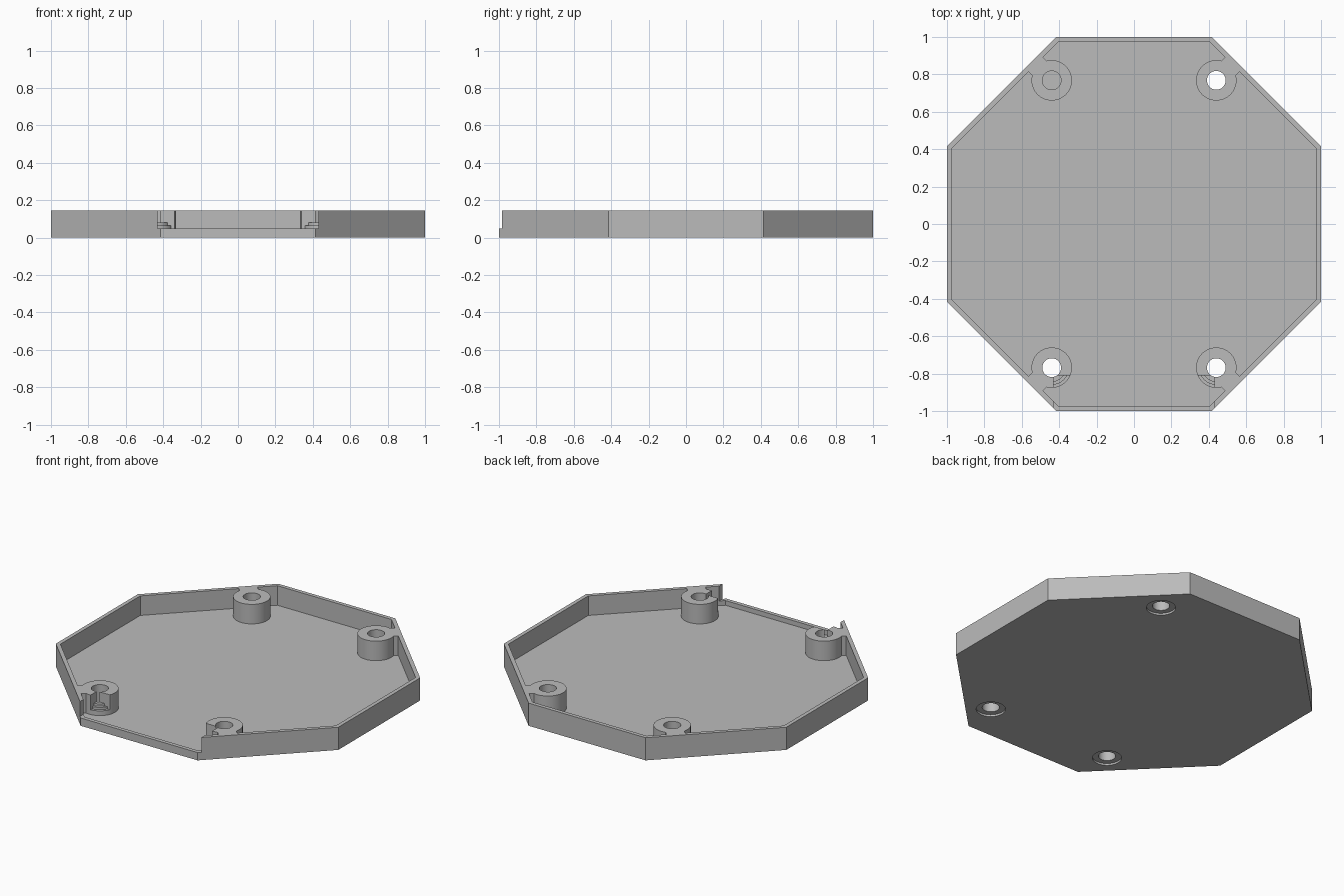
import bpy
from math import pi, cos, sin, atan2
from mathutils import Vector

if "Cube" in bpy.data.objects:
    bpy.data.objects.remove(bpy.data.objects["Cube"])

HEIGHT, FLOOR, WALL = 0.145, 0.02, 0.025
NOTCH_Z = 0.05
BOSS_X, BOSS_Y, BOSS_R, HOLE_R = 0.44, 0.768, 0.108, 0.05

grey = bpy.data.materials.new("plain grey")
grey.use_nodes = True
colour = (0.5, 0.5, 0.5, 1)
grey.diffuse_color = colour
grey.node_tree.nodes["Principled BSDF"].inputs["Base Color"].default_value = colour


def prism(name, radius, z0, z1, x=0, y=0, sides=48, turn=0):
    bpy.ops.mesh.primitive_cylinder_add(
        vertices=sides, radius=radius, depth=z1 - z0,
        location=(x, y, (z0 + z1) / 2), rotation=(0, 0, turn))
    obj = bpy.context.object
    obj.name = name
    obj.data.materials.append(grey)
    return obj


def box(name, size, centre, turn=0):
    bpy.ops.mesh.primitive_cube_add(size=1, location=centre, rotation=(0, 0, turn))
    obj = bpy.context.object
    obj.name = name
    obj.scale = size
    obj.data.materials.append(grey)
    return obj


def combine(target, other, operation):
    # Apply a boolean and discard the helper
    bpy.ops.object.select_all(action='DESELECT')
    bpy.context.view_layer.objects.active = target
    target.select_set(True)
    mod = target.modifiers.new("combine", 'BOOLEAN')
    mod.operation = operation
    mod.solver = 'EXACT'
    mod.object = other
    bpy.ops.object.modifier_apply(modifier=mod.name)
    bpy.data.objects.remove(other)


# Octagonal tray with a thin wall
octagon = 1 / cos(pi / 8)
tray = prism("octagonal_tray", octagon, 0, HEIGHT, sides=8, turn=pi / 8)
inside = prism("inside", octagon * (1 - WALL), FLOOR, 0.3, sides=8, turn=pi / 8)
combine(tray, inside, 'DIFFERENCE')

# Screw bosses, each bridged to its diagonal wall
corners = [(sx, sy) for sx in (-1, 1) for sy in (-1, 1)]
for sx, sy in corners:
    x, y = sx * BOSS_X, sy * BOSS_Y
    combine(tray, prism("boss", BOSS_R, FLOOR / 2, HEIGHT, x, y), 'UNION')
    out = Vector((sx, sy, 0)).normalized()
    centre = Vector((x, y, (FLOOR / 2 + HEIGHT) / 2)) + out * 0.09
    bridge = box("bridge", (0.084, 0.11, HEIGHT - FLOOR / 2), centre, atan2(sy, sx))
    combine(tray, bridge, 'UNION')

# Front opening, which also trims the front bosses
combine(tray, box("opening", (0.86, 0.3, 0.3), (0, -0.96, NOTCH_Z + 0.15)), 'DIFFERENCE')

# Stepped collars left in the trimmed front bosses
for sx in (-1, 1):
    for radius, top in ((0.092, 0.065), (0.076, 0.08)):
        collar = prism("collar", radius, FLOOR / 2, top, sx * BOSS_X, -BOSS_Y)
        combine(tray, collar, 'UNION')

# Screw holes: three through with a shallow recess below, one blind
for sx, sy in corners:
    x, y = sx * BOSS_X, sy * BOSS_Y
    blind = (sx, sy) == (-1, 1)
    combine(tray, prism("hole", HOLE_R, 0.03 if blind else -0.1, 0.3, x, y), 'DIFFERENCE')
    if not blind:
        combine(tray, prism("recess", 0.085, -0.1, 0.012, x, y), 'DIFFERENCE')

# Round surfaces smooth, corners crisp
bpy.ops.object.select_all(action='DESELECT')
tray.select_set(True)
bpy.context.view_layer.objects.active = tray
bpy.ops.object.shade_smooth_by_angle(angle=pi / 7)
